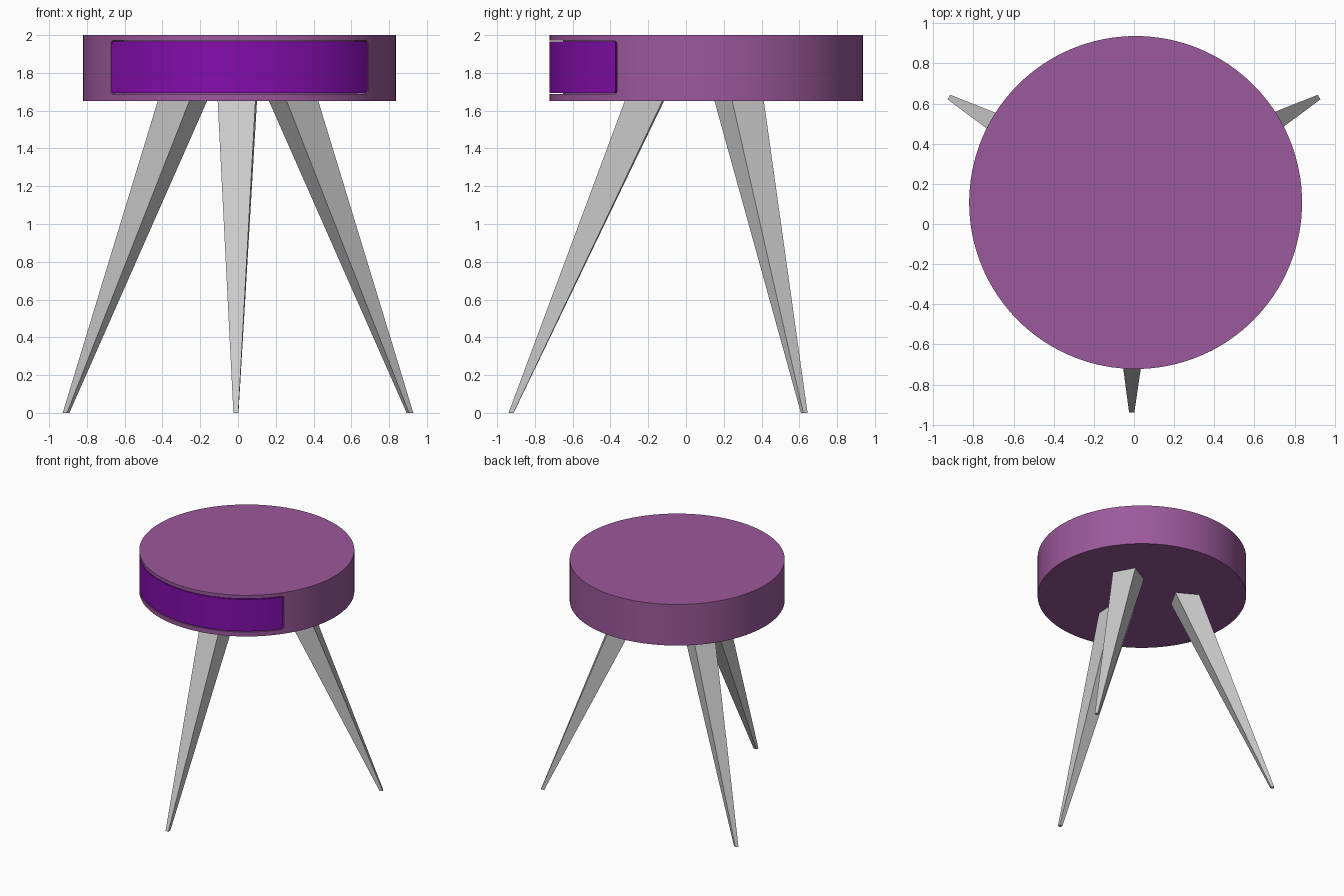
import bpy, bmesh
from math import sin, cos, radians
from mathutils import Matrix, Vector

if "Cube" in bpy.data.objects:
    bpy.data.objects.remove(bpy.data.objects["Cube"])

CX, CY, R = 0.008, 0.107, 0.829   # round body centre and radius
Z0, Z1 = 1.65, 2.0


def material(name, rgb):
    m = bpy.data.materials.new(name)
    m.diffuse_color = (*rgb, 1)
    m.use_nodes = True
    m.node_tree.nodes["Principled BSDF"].inputs["Base Color"].default_value = m.diffuse_color
    return m


def add(name, bm, mat=None):
    bmesh.ops.recalc_face_normals(bm, faces=bm.faces)
    me = bpy.data.meshes.new(name)
    bm.to_mesh(me)
    bm.free()
    ob = bpy.data.objects.new(name, me)
    bpy.context.collection.objects.link(ob)
    if mat:
        me.materials.append(mat)
    return ob


def activate(ob):
    bpy.ops.object.select_all(action='DESELECT')
    ob.select_set(True)
    bpy.context.view_layer.objects.active = ob


def smooth(ob):
    activate(ob)
    bpy.ops.object.shade_smooth_by_angle(angle=radians(30))


def arc_block(name, r0, r1, half, z0, z1, corner, mat=None, n=40):
    """Curved block facing the front, with rounded face corners."""
    bm = bmesh.new()
    rings = []
    for i in range(n + 1):
        a = radians(-half + 2 * half * i / n)
        rings.append([bm.verts.new((CX + r * sin(a), CY - r * cos(a), z))
                      for r, z in ((r0, z0), (r1, z0), (r1, z1), (r0, z1))])
    for a, b in zip(rings, rings[1:]):
        for k in range(4):
            j = (k + 1) % 4
            bm.faces.new((a[k], a[j], b[j], b[k]))
    bm.faces.new(rings[0])
    bm.faces.new(rings[-1][::-1])
    radial = [bm.edges.get((v[p], v[q])) for v in (rings[0], rings[-1])
              for p, q in ((0, 1), (2, 3))]
    bmesh.ops.bevel(bm, geom=radial, offset=corner, segments=3,
                    profile=0.5, affect='EDGES')
    return add(name, bm, mat)


body_mat = material("mauve", (0.33, 0.1, 0.33))
drawer_mat = material("violet", (0.226, 0.004, 0.41))
leg_mat = material("grey", (0.53, 0.53, 0.53))

# Round body
bm = bmesh.new()
bmesh.ops.create_cone(bm, cap_ends=True, segments=128, radius1=R, radius2=R,
                      depth=Z1 - Z0,
                      matrix=Matrix.Translation((CX, CY, (Z0 + Z1) / 2)))
body = add("round_body", bm, body_mat)

# Recess for the drawer front
cutter = arc_block("recess_cutter", R - 0.07, R + 0.08, 55.2, 1.687, 1.971, 0.018)
cutter.hide_render = True
mod = body.modifiers.new("recess", 'BOOLEAN')
mod.operation, mod.solver, mod.object = 'DIFFERENCE', 'EXACT', cutter
activate(body)
bpy.ops.object.modifier_apply(modifier=mod.name)
bpy.data.objects.remove(cutter)
smooth(body)

# Curved drawer front, flush with the body
smooth(arc_block("drawer_front", R - 0.065, R, 54.7, 1.694, 1.965, 0.014, drawer_mat))

# Three splayed, tapered square legs: turn around the centre, twist on own axis
for name, turn, twist, top in (("front_leg", -0.6, -1.8, 0.1),
                               ("back_right_leg", 119.2, 0, 0.096),
                               ("back_left_leg", 240.8, 0, 0.096)):
    bm = bmesh.new()
    spin = Matrix.Translation((0, 0.117, 0)) @ Matrix.Rotation(radians(turn), 4, 'Z')
    own = Matrix.Rotation(radians(twist), 4, 'Z')
    loops = []
    for dist, h, z in ((1.043, 0.013, 0), (0.337, top, Z0 + 0.002)):
        loops.append([bm.verts.new(spin @ (Vector((0, -dist, z)) + own @ Vector((sx * h, sy * h, 0))))
                      for sx, sy in ((-1, -1), (1, -1), (1, 1), (-1, 1))])
    lo, hi = loops
    bm.faces.new(lo[::-1])
    bm.faces.new(hi)
    for k in range(4):
        j = (k + 1) % 4
        bm.faces.new((lo[k], lo[j], hi[j], hi[k]))
    add(name, bm, leg_mat)
